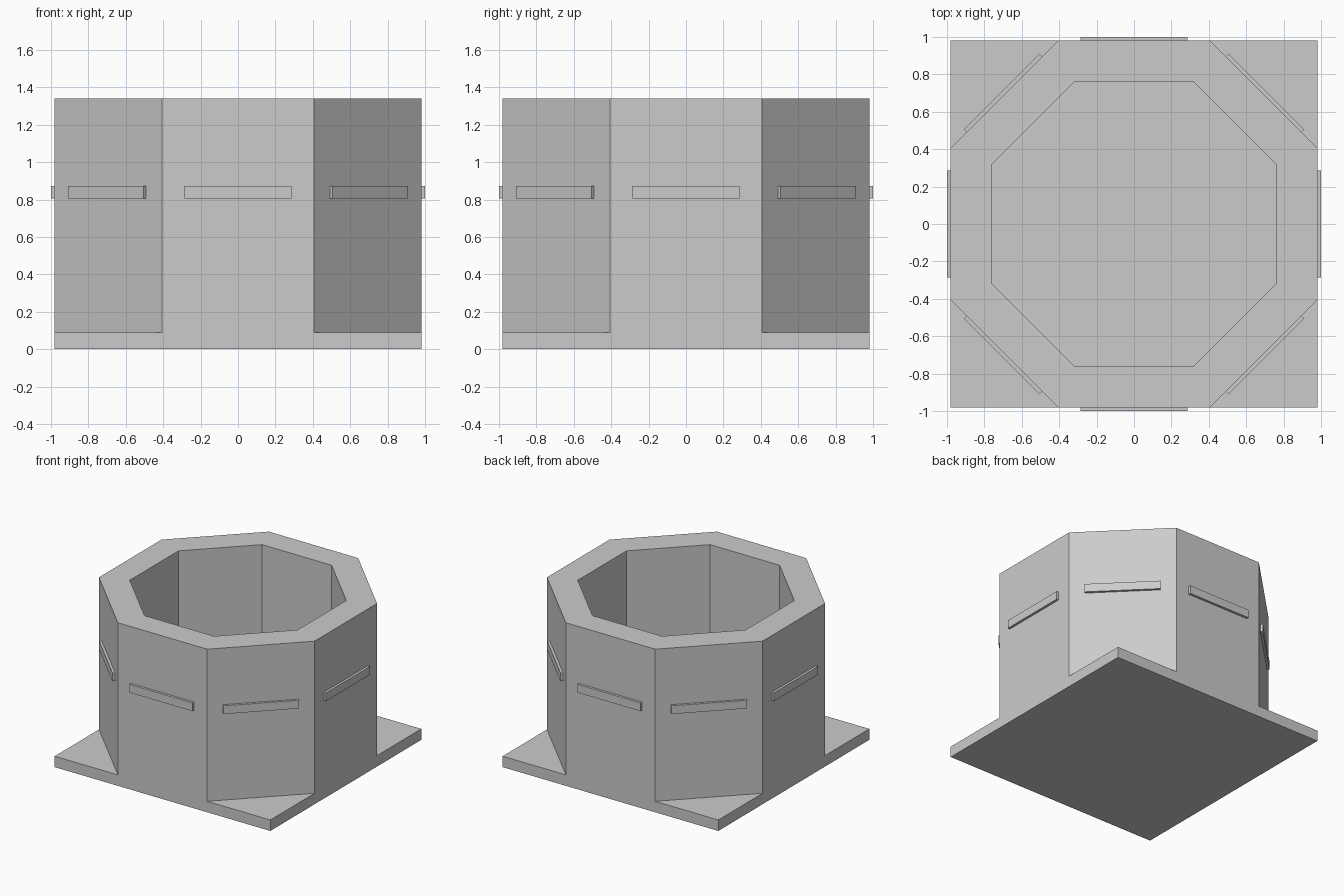
import bpy, bmesh
from math import pi, cos, sin
from mathutils import Matrix

if "Cube" in bpy.data.objects:
    bpy.data.objects.remove(bpy.data.objects["Cube"])

HALF = 0.98      # outer apothem of the wall and half width of the base
INNER = 0.763    # inner apothem of the wall
TOP = 1.34


def finish(name, bm):
    bmesh.ops.recalc_face_normals(bm, faces=bm.faces)
    mesh = bpy.data.meshes.new(name)
    bm.to_mesh(mesh)
    bm.free()
    obj = bpy.data.objects.new(name, mesh)
    bpy.context.collection.objects.link(obj)
    return obj


def box(name, size, centre, angle=0.0):
    bm = bmesh.new()
    matrix = (Matrix.Rotation(angle, 4, 'Z') @ Matrix.Translation(centre)
              @ Matrix.Diagonal((*size, 1)))
    bmesh.ops.create_cube(bm, size=1, matrix=matrix)
    return finish(name, bm)


# Square base plate
box("base_plate", (2 * HALF, 2 * HALF, 0.09), (0, 0, 0.045))

# Octagonal wall, open in the middle
bm = bmesh.new()
rings = []
for apothem, z in ((HALF, 0), (HALF, TOP), (INNER, TOP), (INNER, 0)):
    r = apothem / cos(pi / 8)
    angles = [pi / 8 + i * pi / 4 for i in range(8)]
    rings.append([bm.verts.new((r * cos(a), r * sin(a), z)) for a in angles])
for k in range(4):
    a, b = rings[k], rings[(k + 1) % 4]
    for i in range(8):
        j = (i + 1) % 8
        bm.faces.new((a[i], a[j], b[j], b[i]))
finish("octagonal_wall", bm)

# One raised horizontal bar on each side of the wall
for i in range(8):
    box(f"wall_bar_{i + 1}", (0.04, 0.572, 0.068), (0.98, 0, 0.84), i * pi / 4)
